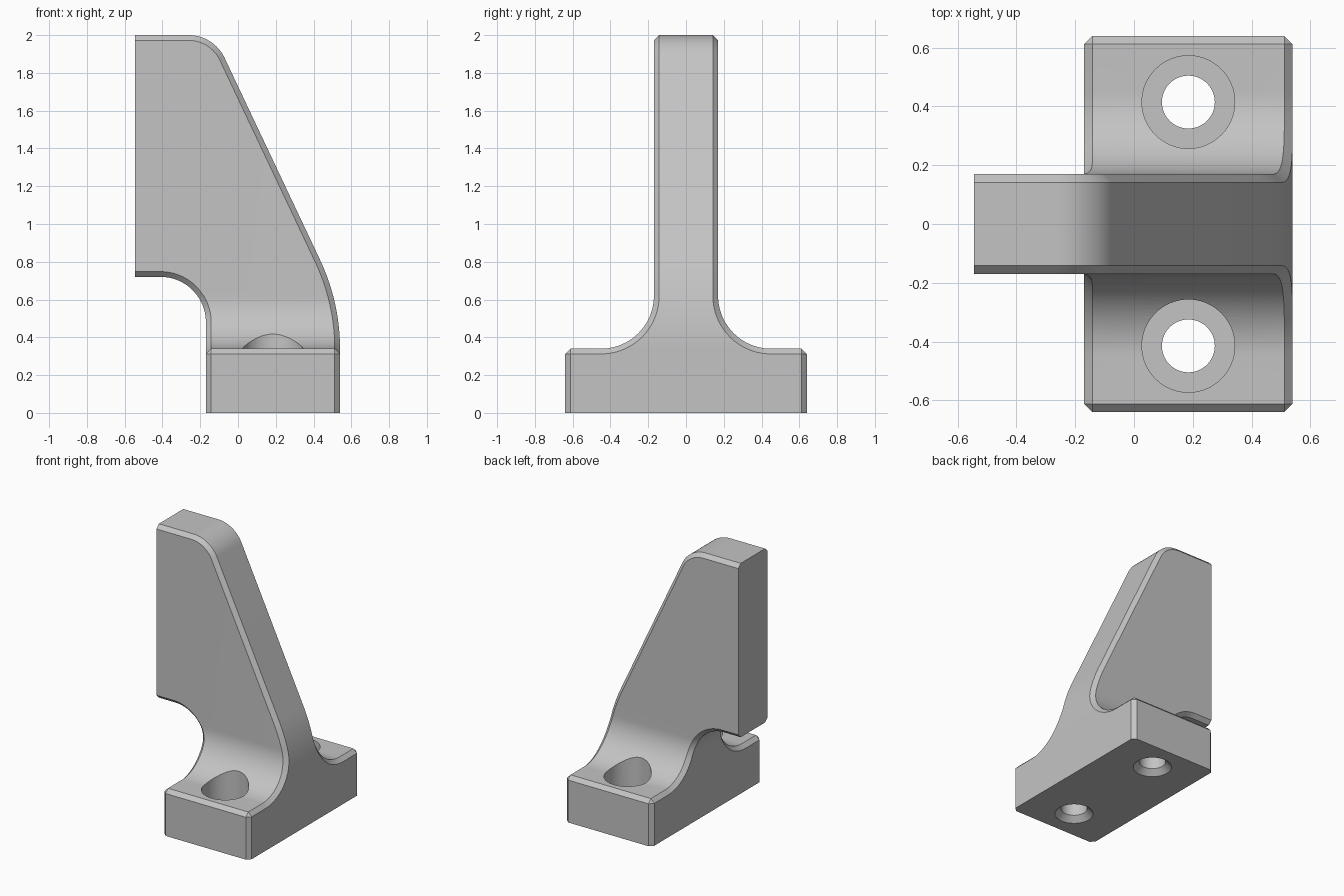
import bpy, bmesh
from math import sin, cos, tan, pi, radians, sqrt

cube = bpy.data.objects.get("Cube")
if cube:
    bpy.data.objects.remove(cube, do_unlink=True)

C = 0.028                                    # chamfer width
X_BACK, X_LEG, X_END = 0.54, -0.17, -0.545   # back face, inner leg face, plate end
Y_BASE, Y_WEB, Z_BASE, TOP = 0.64, 0.17, 0.34, 2.0
R_FIL = 0.28                                 # fillet between base and web
R_BACK, SLOPE = 1.1, radians(25.3)           # curved back and sloped edge
R_TIP, R_ARCH = 0.21, 0.24
ARCH = (-0.41, 0.48)


def arc(cx, cz, r, a0, a1, n):
    return [(cx + r * cos(a0 + (a1 - a0) * i / n),
             cz + r * sin(a0 + (a1 - a0) * i / n)) for i in range(n + 1)]


def back_x(z, inset):
    dz = max(z - Z_BASE, 0)
    return X_BACK - R_BACK + sqrt((R_BACK - inset) ** 2 - dz ** 2)


def leg_x(z, inset):
    dz = max(z - ARCH[1], 0)
    return ARCH[0] + sqrt((R_ARCH + inset) ** 2 - dz ** 2)


def cross_section(inset):
    """Half outline of base top and fillet in y, z."""
    fillet = arc(Y_WEB + R_FIL, Z_BASE + R_FIL, R_FIL + inset, 1.5 * pi, pi, 28)
    return [(Y_BASE - C, Z_BASE - inset)] + fillet


def back_outline(inset):
    """Upper back edge, tip and top in x, z."""
    x0, z0 = X_BACK - R_BACK * (1 - cos(SLOPE)), Z_BASE + R_BACK * sin(SLOPE)
    apex = x0 - tan(SLOPE) * (TOP - z0)
    tip_x = apex - R_TIP * tan((pi / 2 - SLOPE) / 2)
    low = arc(X_BACK - R_BACK, Z_BASE, R_BACK - inset, radians(16.5), SLOPE, 6)
    tip = arc(tip_x, TOP - R_TIP, R_TIP - inset, SLOPE, pi / 2, 20)
    return low + tip + [(X_END, TOP - inset)]


def arch_outline(inset):
    """Underside arch in x, z."""
    r = R_ARCH + inset
    return arc(*ARCH, r, radians(42), pi / 2, 14) + [(X_END, ARCH[1] + r)]


# Bracket body: side and edge rails joined by chamfer strips
bm = bmesh.new()


def rails(edge_x, outline, sgn):
    side = [(edge_x(z, C), y, z) for y, z in cross_section(0)]
    side += [(x, Y_WEB, z) for x, z in outline(C)]
    edge = [(edge_x(z, 0), y, z) for y, z in cross_section(C)]
    edge += [(x, Y_WEB - C, z) for x, z in outline(0)]
    x = edge_x(0, 0)
    xi = edge_x(0, C)
    corner = [(xi, Y_BASE, 0), (xi, Y_BASE, Z_BASE - C), (x, Y_BASE - C, 0)]
    return [[bm.verts.new((px, sgn * py, pz)) for px, py, pz in pts]
            for pts in (side, edge, corner)]


def strip(a, b):
    for i in range(len(a) - 1):
        bm.faces.new((a[i], a[i + 1], b[i + 1], b[i]))


halves = []
K = len(cross_section(0))
for sgn in (1, -1):
    back = rails(back_x, back_outline, sgn)
    leg = rails(leg_x, arch_outline, sgn)
    halves.append((back, leg))
    for side, edge, corner in (back, leg):
        strip(side, edge)
        bm.faces.new((corner[0], corner[1], edge[0], corner[2]))
        bm.faces.new((corner[1], side[0], edge[0]))
    bs, ls, bc, lc = back[0], leg[0], back[2], leg[2]
    strip(bs[:K], ls[:K])
    bm.faces.new(bs[K - 1:] + ls[K - 1:][::-1])
    bm.faces.new((bc[0], bc[1], lc[1], lc[0]))
    bm.faces.new((bc[1], bs[0], ls[0], lc[1]))

# Edge surfaces across the thickness
for (_, ea, ca), (_, eb, cb) in zip(*halves):
    bm.faces.new((ca[2], ea[0], ea[1], eb[1], eb[0], cb[2]))
    strip(ea[1:], eb[1:])

# Plate end and underside
(b1, l1), (b2, l2) = halves
bm.faces.new((b1[1][-1], b1[0][-1], l1[0][-1], l1[1][-1],
              l2[1][-1], l2[0][-1], b2[0][-1], b2[1][-1]))
bm.faces.new((b1[2][2], b1[2][0], l1[2][0], l1[2][2],
              l2[2][2], l2[2][0], b2[2][0], b2[2][2]))


def finish(name):
    bmesh.ops.recalc_face_normals(bm, faces=bm.faces)
    mesh = bpy.data.meshes.new(name)
    bm.to_mesh(mesh)
    bm.free()
    ob = bpy.data.objects.new(name, mesh)
    bpy.context.collection.objects.link(ob)
    return ob


body = finish("bracket_body")

# Counterbored screw holes with a countersunk underside
bm = bmesh.new()
N = 64
profile = [(0.14, -0.01), (0.09, 0.04), (0.09, 0.15), (0.158, 0.15), (0.158, 0.8)]
for y in (0.415, -0.415):
    rings = [[bm.verts.new((0.185 + r * cos(2 * pi * i / N),
                            y + r * sin(2 * pi * i / N), z)) for i in range(N)]
             for r, z in profile]
    for a, b in zip(rings, rings[1:]):
        strip(a + a[:1], b + b[:1])
    bm.faces.new(rings[0])
    bm.faces.new(rings[-1])
cutter = finish("hole_cutter")
cutter.hide_render = True

bpy.ops.object.select_all(action='DESELECT')
body.select_set(True)
bpy.context.view_layer.objects.active = body
cut = body.modifiers.new("holes", 'BOOLEAN')
cut.operation = 'DIFFERENCE'
cut.solver = 'EXACT'
cut.object = cutter
bpy.ops.object.modifier_apply(modifier=cut.name)
bpy.data.objects.remove(cutter, do_unlink=True)

# Plain grey finish
grey = bpy.data.materials.new("plain_grey")
grey.use_nodes = True
colour = (0.55, 0.55, 0.55, 1)
grey.diffuse_color = colour
grey.node_tree.nodes["Principled BSDF"].inputs["Base Color"].default_value = colour
body.data.materials.clear()
body.data.materials.append(grey)
bpy.ops.object.shade_smooth_by_angle(angle=radians(20))
